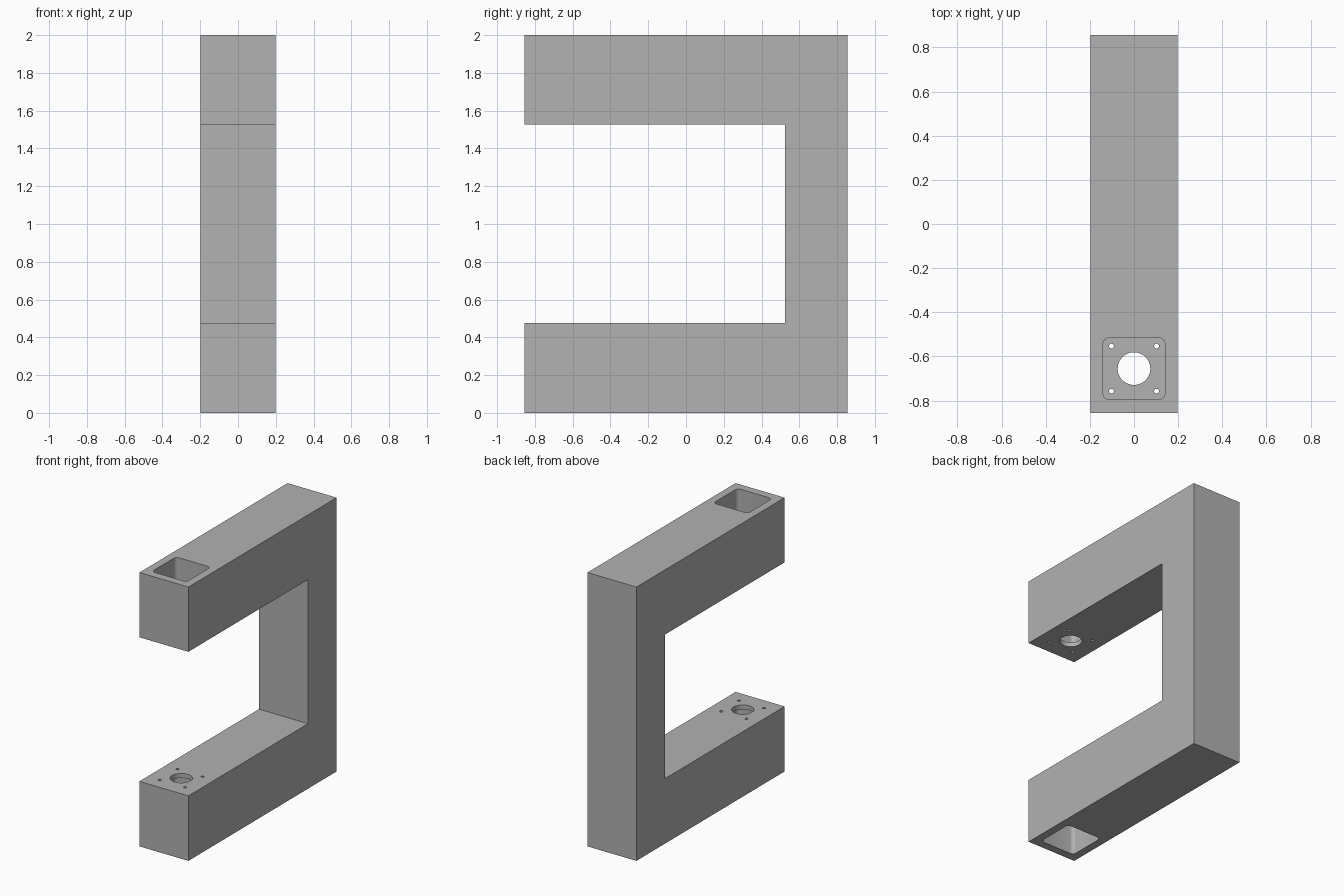
import bpy
import bmesh
from math import cos, sin, pi

cube = bpy.data.objects.get("Cube")
if cube:
    bpy.data.objects.remove(cube, do_unlink=True)

HALF_W, HALF_D, HEIGHT = 0.198, 0.855, 2.0
ARM_LOW, ARM_HIGH, POST_Y = 0.475, 1.527, 0.525
POCKET_Y, POCKET_HALF, POCKET_R = -0.655, 0.14, 0.028
FLOOR = 0.033
BORE_R, SCREW_R, SCREW_OFF = 0.074, 0.011, 0.102

grey = bpy.data.materials.new("plain grey")
grey.use_nodes = True
colour = (0.445, 0.445, 0.445, 1)
grey.diffuse_color = colour
grey.node_tree.nodes["Principled BSDF"].inputs["Base Color"].default_value = colour


def prism(name, points, offset):
    """Closed solid made by sweeping a flat outline along an offset."""
    bm = bmesh.new()
    face = bm.faces.new([bm.verts.new(p) for p in points])
    swept = bmesh.ops.extrude_face_region(bm, geom=[face])["geom"]
    bmesh.ops.translate(bm, vec=offset,
                        verts=[v for v in swept if isinstance(v, bmesh.types.BMVert)])
    bmesh.ops.recalc_face_normals(bm, faces=bm.faces)
    mesh = bpy.data.meshes.new(name)
    bm.to_mesh(mesh)
    bm.free()
    mesh.materials.append(grey)
    obj = bpy.data.objects.new(name, mesh)
    bpy.context.collection.objects.link(obj)
    return obj


def circle(x, y, z, r, n):
    return [(x + r * cos(2 * pi * i / n), y + r * sin(2 * pi * i / n), z)
            for i in range(n)]


def rounded_square(y, z, half, r, steps=6):
    pts = []
    for k, (sx, sy) in enumerate([(1, 1), (-1, 1), (-1, -1), (1, -1)]):
        for i in range(steps + 1):
            a = (k + i / steps) * pi / 2
            pts.append((sx * (half - r) + r * cos(a), y + sy * (half - r) + r * sin(a), z))
    return pts


# C-shaped frame from its side profile
profile = [(-HALF_D, 0), (HALF_D, 0), (HALF_D, HEIGHT), (-HALF_D, HEIGHT),
           (-HALF_D, ARM_HIGH), (POST_Y, ARM_HIGH), (POST_Y, ARM_LOW), (-HALF_D, ARM_LOW)]
frame = prism("c_frame", [(-HALF_W, y, z) for y, z in profile], (2 * HALF_W, 0, 0))

# Motor pockets open outwards, with bore and screw holes through the thin floor
cutters = []
for side, bottom, top, inner in (("lower", -0.1, ARM_LOW - FLOOR, ARM_LOW),
                                 ("upper", ARM_HIGH + FLOOR, HEIGHT + 0.1, ARM_HIGH)):
    cutters.append(prism(side + "_pocket_cutter",
                         rounded_square(POCKET_Y, bottom, POCKET_HALF, POCKET_R),
                         (0, 0, top - bottom)))
    holes = [(0, 0, BORE_R, 48)]
    holes += [(sx * SCREW_OFF, sy * SCREW_OFF, SCREW_R, 16) for sx in (-1, 1) for sy in (-1, 1)]
    for x, y, r, n in holes:
        cutters.append(prism(side + "_hole_cutter",
                             circle(x, POCKET_Y + y, inner - 0.1, r, n), (0, 0, 0.2)))

for cutter in cutters:
    cutter.hide_render = True
    mod = frame.modifiers.new(cutter.name, "BOOLEAN")
    mod.operation = "DIFFERENCE"
    mod.solver = "EXACT"
    mod.object = cutter

# Bake the cuts and drop the cutters
bpy.context.view_layer.update()
baked = bpy.data.meshes.new_from_object(
    frame.evaluated_get(bpy.context.evaluated_depsgraph_get()))
frame.modifiers.clear()
frame.data = baked
baked.materials.clear()
baked.materials.append(grey)
for poly in baked.polygons:
    poly.material_index = 0
for cutter in cutters:
    bpy.data.objects.remove(cutter, do_unlink=True)

# Smooth the round walls, keep the edges sharp
bpy.ops.object.select_all(action="DESELECT")
frame.select_set(True)
bpy.context.view_layer.objects.active = frame
bpy.ops.object.shade_smooth_by_angle(angle=pi / 6)
